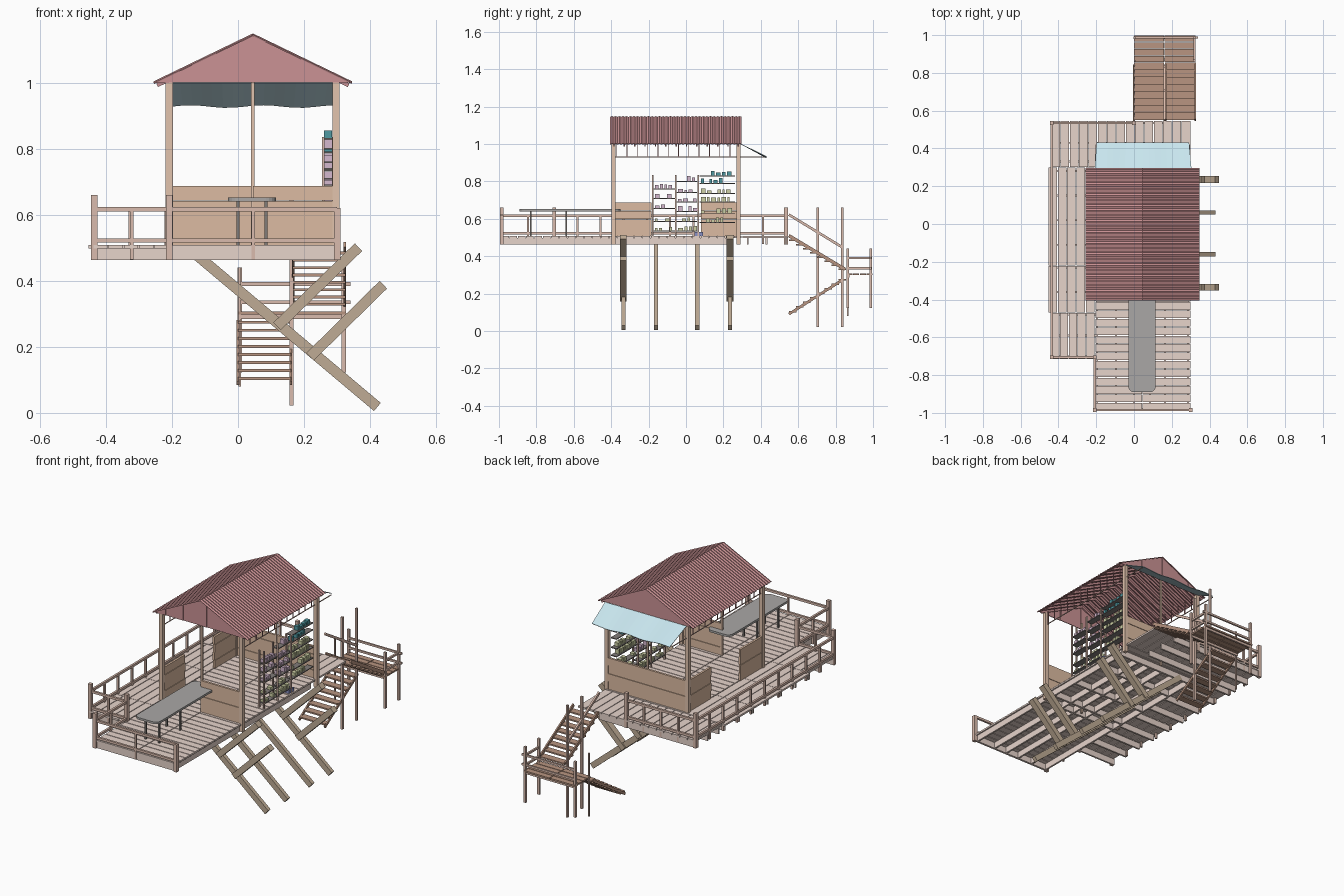
import bpy, bmesh, math, random
from mathutils import Vector, Matrix

if "Cube" in bpy.data.objects:
    bpy.data.objects.remove(bpy.data.objects["Cube"])

random.seed(4)
COL = dict(deck=(.80, .66, .60), post=(.76, .55, .42), wall=(.72, .50, .36), brace=(.52, .41, .30),
           stair=(.48, .30, .22), rail=(.70, .50, .42), red=(.60, .29, .30), cloth=(.58, .79, .86),
           grey=(.40, .39, .38), dark=(.22, .20, .19), pink=(.66, .48, .62), green=(.62, .64, .38),
           teal=(.08, .32, .36), blue=(.25, .28, .55))
MATS = {}
for key, c in COL.items():
    MATS[key] = bpy.data.materials.new(key)
    MATS[key].diffuse_color = (*c, 1)


def finish(name, mat, bm, solid=0):
    bmesh.ops.recalc_face_normals(bm, faces=bm.faces)
    me = bpy.data.meshes.new(name)
    bm.to_mesh(me)
    bm.free()
    me.materials.append(MATS[mat])
    ob = bpy.data.objects.new(name, me)
    bpy.context.collection.objects.link(ob)
    if solid:
        m = ob.modifiers.new("thickness", 'SOLIDIFY')
        m.thickness, m.offset = solid, 0
    return ob


def part(name, mat, boxes=(), beams=()):
    """boxes: (x0,x1,y0,y1,z0,z1); beams: (start, end, width, height)"""
    bm = bmesh.new()
    for x0, x1, y0, y1, z0, z1 in boxes:
        bmesh.ops.create_cube(bm, size=1, matrix=Matrix.Translation(((x0+x1)/2, (y0+y1)/2, (z0+z1)/2))
                              @ Matrix.Diagonal((x1-x0, y1-y0, z1-z0, 1)))
    for p, q, w, h in beams:
        p, q = Vector(p), Vector(q)
        d = (q - p).normalized()
        side = d.cross(Vector((0, 0, 1)))
        side = side.normalized() if side.length > 1e-4 else Vector((1, 0, 0))
        rot = Matrix((side, side.cross(d), d)).transposed().to_4x4()
        bmesh.ops.create_cube(bm, size=1, matrix=Matrix.Translation((p+q)/2) @ rot
                              @ Matrix.Diagonal((w, h, (q-p).length, 1)))
    return finish(name, mat, bm)


def post(x, y, z0, z1, w=.02):
    return (x-w/2, x+w/2, y-w/2, y+w/2, z0, z1)


def planks(a0, a1, step, gap=.004):
    n = round((a1-a0)/step)
    s = (a1-a0)/n
    return [(a0+i*s+gap/2, a0+(i+1)*s-gap/2) for i in range(n)]


# Deck boards: across x at the front and in the hut, along y at left and back
T0, T1 = .498, .508
part("front_and_hut_floor", "deck", [(x0, x1, a, b, T0, T1) for a, b in planks(-.99, .30, .045)
                                     for x0, x1 in ((-.205, .042), (.046, .298))])
left = [(-.44, -.208, -.715, -.47)] + [(-.455, -.208, a, b) for a, b in ((-.468, -.222), (-.22, .028), (.03, .298))]
part("side_deck_boards", "deck", [(a, b, y0, y1, T0, T1) for x0, x1, y0, y1 in left
                                  for a, b in planks(x0, x1, .05)])
part("back_deck_boards", "deck", [(a, b, .302, .545, T0, T1) for a, b in planks(-.44, .30, .05)])

# Joists under the deck
J0 = .463
part("front_joists", "deck", [(x-.005, x+.005, -.985, .24, J0, T0) for x in
                              (-.195, -.095, .0, .085, .165, .285)])
part("side_joists", "deck", [(-.44, -.2, y-.005, y+.005, J0, T0) for y in
                             (-.70, -.59, -.48, -.36, -.23, -.11, .02, .15, .28)])
part("back_joists", "deck", [(-.44, .17, y-.005, y+.005, J0, T0) for y in (.33, .43, .535)])
part("cross_beams", "deck", [(-.2, .29, y-.006, y+.006, J0, T0) for y in (-.98, -.41, -.335, -.16, .06, .235)])

# Sloping support timbers with cross braces on the outer pair
part("support_timbers", "brace", beams=[((-.125, y, .478), (.422, y, .018), .022, .032)
                                        for y in (-.335, -.16, .06, .235)])
part("cross_braces", "brace", beams=[b for y in (-.335, .235) for b in (
    ((.118, y, .262), (.365, y, .502), .036, .032), ((.218, y, .17), (.44, y, .388), .036, .032))])

# Hut posts
part("corner_posts", "post", [post(x, y, .463, 1.0, .022) for x in (-.208, .297) for y in (-.388, .28)])
part("middle_posts", "post", [post(.045, y, .47, 1.03, .01) for y in (-.388, .28)])


# Lapped low walls, each board leaning slightly outwards
def wall(name, p, q, out):
    beams = []
    for i in range(4):
        z = .53+i*.045
        bow = Vector(out)*(.002 if i % 2 else 0)
        beams.append((Vector((*p, z))+bow, Vector((*q, z))+bow, .012, .044))
    part(name, "wall", beams=beams)


wall("back_wall", (-.2, .283), (.297, .283), (0, 1, 0))
wall("front_wall", (.045, -.39), (.297, -.39), (0, -1, 0))
wall("left_wall_front", (-.207, -.38), (-.207, -.185), (-1, 0, 0))
wall("left_wall_back", (-.207, .08), (-.207, .275), (-1, 0, 0))

# Ribbed gable roof sheets
RX, RZ, EZ, Y0, Y1 = .045, 1.145, 1.0, -.405, .297
for side, sx in (("left", -1), ("right", 1)):
    bm = bmesh.new()
    n, prev = 72, None
    for i in range(n+1):
        y = Y0+(Y1-Y0)*i/n
        dz = .002 if i % 2 else -.002
        row = [bm.verts.new((RX+sx*.30*t, y, RZ+(EZ-RZ)*t+dz)) for t in (0, .5, 1)]
        if prev:
            for k in (0, 1):
                bm.faces.new((prev[k], prev[k+1], row[k+1], row[k]))
        prev = row
    finish(side+"_roof_sheet", "red", bm, .004)
part("rafters", "red", beams=[((RX, y, RZ-.012), (RX+s*.29, y, EZ-.008), .007, .012) for s in (-1, 1)
                              for y in [-.385+i*.0554 for i in range(13)]])

# Gable ends made of vertical boards
cuts = [-.25, -.175, -.14, -.065, .045, .083, .19, .34]
top = lambda x: RZ-abs(x-RX)*(RZ-EZ)/.30-.003
for name, y in (("front_gable", -.398), ("back_gable", .288)):
    bm = bmesh.new()
    for i, (a, b) in enumerate(zip(cuts, cuts[1:])):
        yy = y+(.002 if i % 2 else 0)
        pts = [(a, EZ), (b, EZ), (b, top(b)), (a, top(a))]
        bm.faces.new([bm.verts.new((px, yy, pz)) for px, pz in pts])
    finish(name, "red", bm, .004)

# Thin hangers and rod under both eaves
part("eave_hangers", "red", [post(x, -.37+i*.055, .93, 1.005, .004) for x in (-.208, .297) for i in range(12)])
part("eave_rods", "rail", [(x-.002, x+.002, -.38, .42, .928, .932) for x in (-.205, .294)])

# Cloth awning with a gently wavy edge
bm = bmesh.new()
prev = None
for i in range(17):
    t = i/16
    a = bm.verts.new((-.208+.512*t, .293, 1.0))
    b = bm.verts.new((-.198+.49*t, .43, .929+.004*math.sin(t*14)))
    if prev:
        bm.faces.new((prev[0], a, b, prev[1]))
    prev = (a, b)
finish("awning", "cloth", bm, .003)

# Rounded table and its legs
bm = bmesh.new()
ring = []
for cx, cy, a0 in ((.085, -.38, 0), (0, -.38, 90), (0, -.86, 180), (.085, -.86, 270)):
    for k in range(6):
        a = math.radians(a0+18*k)
        ring.append(bm.verts.new((cx+.03*math.cos(a), cy+.03*math.sin(a), .646)))
bm.faces.new(ring)
finish("table_top", "grey", bm, .012)
part("table_legs", "dark", [post(x, y, .508, .642, .008) for x in (.0, .085) for y in (-.83, -.64)])


# Railings: end posts, two rails and short uprights
def railing(name, p, q, n):
    p, q = Vector((*p, 0)), Vector((*q, 0))
    boxes = [post(p.x, p.y, .463, .66), post(q.x, q.y, .463, .62 if name.startswith("front") else .66)]
    for i in range(1, n):
        c = p.lerp(q, i/n)
        boxes.append(post(c.x, c.y, .465, .615, .011))
    beams = [(p+Vector((0, 0, z)), q+Vector((0, 0, z)), .012, .013) for z in (.522, .617)]
    part(name, "rail", boxes, beams)


railing("front_railing", (-.208, -.985), (.30, -.985), 2)
railing("front_side_railing", (-.208, -.985), (-.208, -.705), 2)
railing("step_railing", (-.435, -.705), (-.208, -.705), 2)
railing("left_railing", (-.435, -.705), (-.435, .535), 10)
railing("back_railing", (-.435, .535), (0, .535), 4)

# Shelf rack along the right side
bays = [(-.175, -.06, (.535, .585, .655, .71, .76), "pink"),
        (-.05, .06, (.535, .585, .64, .69, .74, .80), "pink"),
        (.072, .262, (.58, .63, .69, .735, .79, .83), "green")]
part("shelf_uprights", "rail", [post(x, y, .508, .835, .008) for x in (.258, .288)
                                for y in (-.178, -.055, .066)])
part("shelves", "dark", [(.254, .29, a, b, z-.003, z+.002) for a, b, zs, _ in bays for z in zs])
goods = {"pink": [], "green": [], "teal": []}
for a, b, zs, kind in bays:
    for j, z in enumerate(zs):
        y = a+.008
        while y < b-.02:
            w = random.uniform(.012, .026)
            h = random.uniform(.012, .026)
            c = "teal" if kind == "green" and j >= 4 else ("green" if j < 2 else kind)
            if random.random() < .7:
                goods[c].append((.26, .284, y, y+w, z+.002, z+.002+h))
            y += w+.008
for c, label in (("pink", "jars"), ("green", "boxes"), ("teal", "bottles")):
    part("shelf_"+label, c, goods[c])
part("floor_crate", "blue", [(.245, .29, .045, .09, .508, .528)])

# Folded back stairs: upper flight on the right, lower flight on the left
N = 8
up, low = [], []
for i in range(N):
    t = i/(N-1)
    y = .835-.265*t
    up.append((.165, .325, y-.02, y+.02, .325+.155*t, .333+.155*t))
    low.append((0, .16, y-.02, y+.02, .27-.17*t, .278-.17*t))
part("upper_treads", "stair", up)
part("lower_treads", "stair", low)
part("upper_stringers", "stair", beams=[((x, .85, .33), (x, .55, .51), .008, .018) for x in (.167, .323)])
part("lower_stringers", "stair", beams=[((x, .84, .275), (x, .55, .09), .008, .014) for x in (.0, .16)])
part("landing_boards", "stair", [(a, b, y0, y1, .298, .307) for y0, y1 in planks(.855, 1.0, .036)
                                 for a, b in ((0, .158), (.162, .325))])
part("landing_bearers", "rail", [(0, .325, y-.005, y+.005, .285, .298) for y in (.87, .985)])
part("tall_stair_posts", "rail", [post(.162, y, .022, .66, .012) for y in (.705, .835)])
part("landing_posts", "rail", [post(x, .987, .122, .44, .013) for x in (.005, .32)]
     + [post(.32, .865, .122, .44, .013), post(.005, .865, .08, .44, .008)])
part("landing_rails", "rail", [(0, .34, .982, .992, z, z+.011) for z in (.33, .385)]
     + [(.315, .325, .86, .99, z, z+.011) for z in (.33, .385)])
part("stair_handrail", "rail", beams=[((.162, .55, .622), (.162, .84, .445), .01, .014)])

for m in bpy.data.materials:
    if m.users and not m.is_grease_pencil:
        m.use_nodes = True
        m.node_tree.nodes["Principled BSDF"].inputs["Base Color"].default_value = m.diffuse_color
